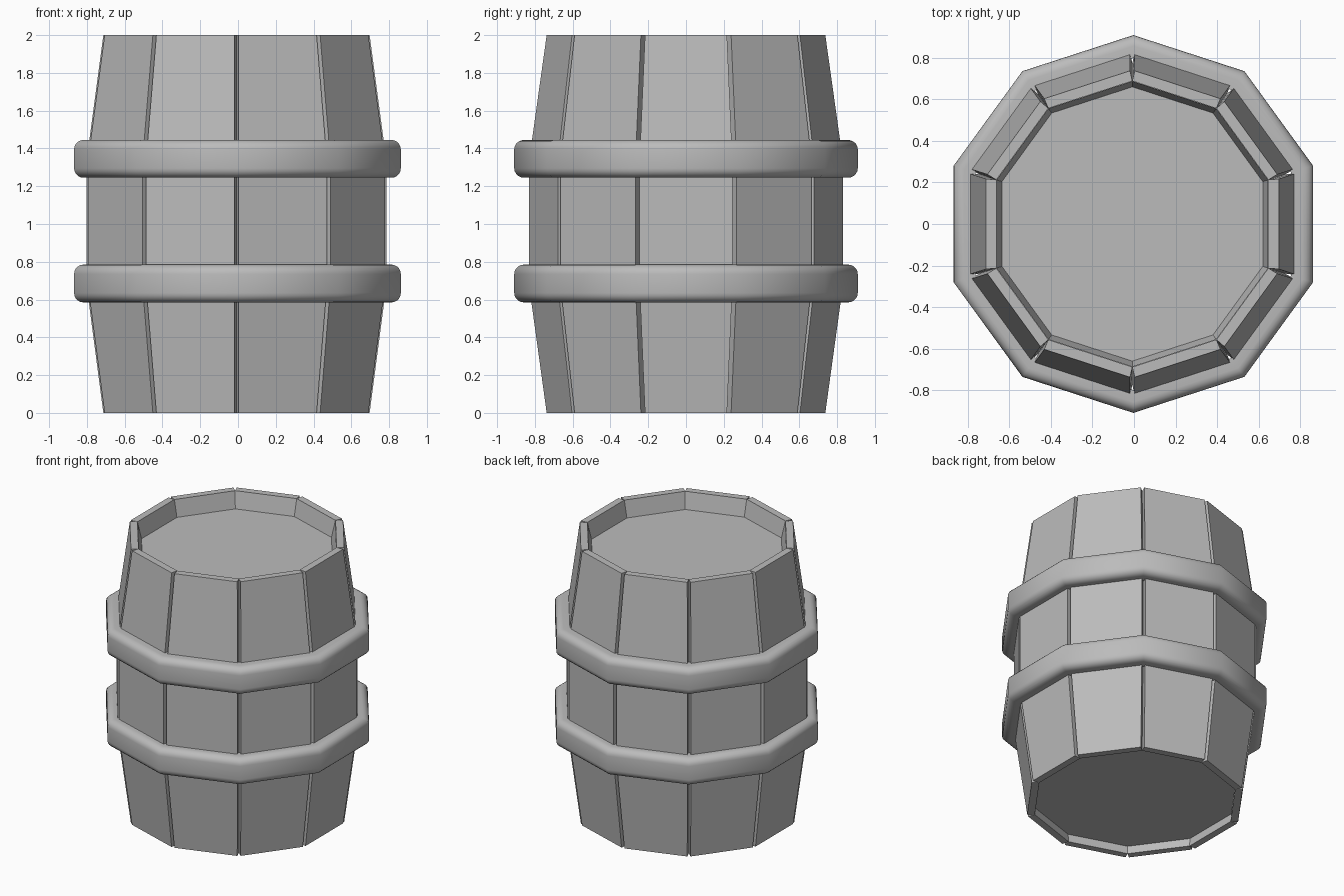
import bpy
import bmesh
from math import cos, sin, pi, tan, radians

if "Cube" in bpy.data.objects:
    bpy.data.objects.remove(bpy.data.objects["Cube"], do_unlink=True)

SIDES = 10
STEP = 2 * pi / SIDES
GAP = 0.012          # half the opening between neighbouring staves

grey = bpy.data.materials.new("plain grey")
grey.use_nodes = True
grey.diffuse_color = (0.5, 0.5, 0.5, 1)
grey.node_tree.nodes["Principled BSDF"].inputs["Base Color"].default_value = (0.5, 0.5, 0.5, 1)


def finish(bm, name, smooth=False):
    bmesh.ops.recalc_face_normals(bm, faces=bm.faces)
    mesh = bpy.data.meshes.new(name)
    bm.to_mesh(mesh)
    bm.free()
    mesh.materials.append(grey)
    obj = bpy.data.objects.new(name, mesh)
    bpy.context.collection.objects.link(obj)
    if smooth:
        bpy.ops.object.select_all(action='DESELECT')
        obj.select_set(True)
        bpy.context.view_layer.objects.active = obj
        bpy.ops.object.shade_smooth_by_angle(angle=radians(40))
    return obj


def corner_ring(bm, apothem, z):
    r = apothem / cos(STEP / 2)
    return [bm.verts.new((r * cos((i + 0.5) * STEP), r * sin((i + 0.5) * STEP), z))
            for i in range(SIDES)]


# Staves: bowed outside, sides flaring apart outwards to leave V grooves
outer = [(0.705, 0), (0.793, 0.67), (0.793, 1.34), (0.705, 2)]
inner = [(0.655, 0), (0.735, 0.67), (0.735, 1.34), (0.655, 2)]


def make_stave(index):
    bm = bmesh.new()
    a = index * STEP
    rows = []
    for (ro, z), (ri, _) in zip(outer, inner):
        wo, wi = ro * tan(STEP / 2) - GAP, ri * tan(STEP / 2)
        rows.append([bm.verts.new((r * cos(a) - w * sin(a) - 0.008,
                                   r * sin(a) + w * cos(a), z))
                     for r, w in ((ro, -wo), (ro, wo), (ri, wi), (ri, -wi))])
    for low, high in zip(rows, rows[1:]):
        for k in range(4):
            n = (k + 1) % 4
            bm.faces.new((low[k], low[n], high[n], high[k]))
    bm.faces.new(rows[0])
    bm.faces.new(rows[-1])
    finish(bm, f"stave_{index + 1}")


for i in range(SIDES):
    make_stave(i)


# Recessed heads, each a flat panel with a sloping wall up to the stave rim
def make_head(name, panel, rim):
    bm = bmesh.new()
    a, b = corner_ring(bm, *panel), corner_ring(bm, *rim)
    for k in range(SIDES):
        n = (k + 1) % SIDES
        bm.faces.new((a[k], a[n], b[n], b[k]))
    bm.faces.new(a)
    finish(bm, name).location.x = -0.008


make_head("top_head", (0.628, 1.88), (0.654, 1.998))
make_head("bottom_head", (0.66, 0.06), (0.654, 0.002))


# Hoops: ten-sided bands with rounded outer edges
def make_hoop(name, z_mid, half=0.1, r_out=0.865, r_in=0.76, soft=0.05):
    profile = [(r_in, -half)]
    for centre, start in ((soft - half, -pi / 2), (half - soft, 0)):
        for s in range(6):
            t = start + s * pi / 10
            profile.append((r_out - soft + soft * cos(t), centre + soft * sin(t)))
    profile.append((r_in, half))
    bm = bmesh.new()
    rings = [corner_ring(bm, r, z_mid + dz) for r, dz in profile]
    for p, q in zip(rings, rings[1:] + rings[:1]):
        for k in range(SIDES):
            n = (k + 1) % SIDES
            bm.faces.new((p[k], p[n], q[n], q[k]))
    finish(bm, name, smooth=True).location.x = -0.003


make_hoop("lower_hoop", 0.685)
make_hoop("upper_hoop", 1.345)
